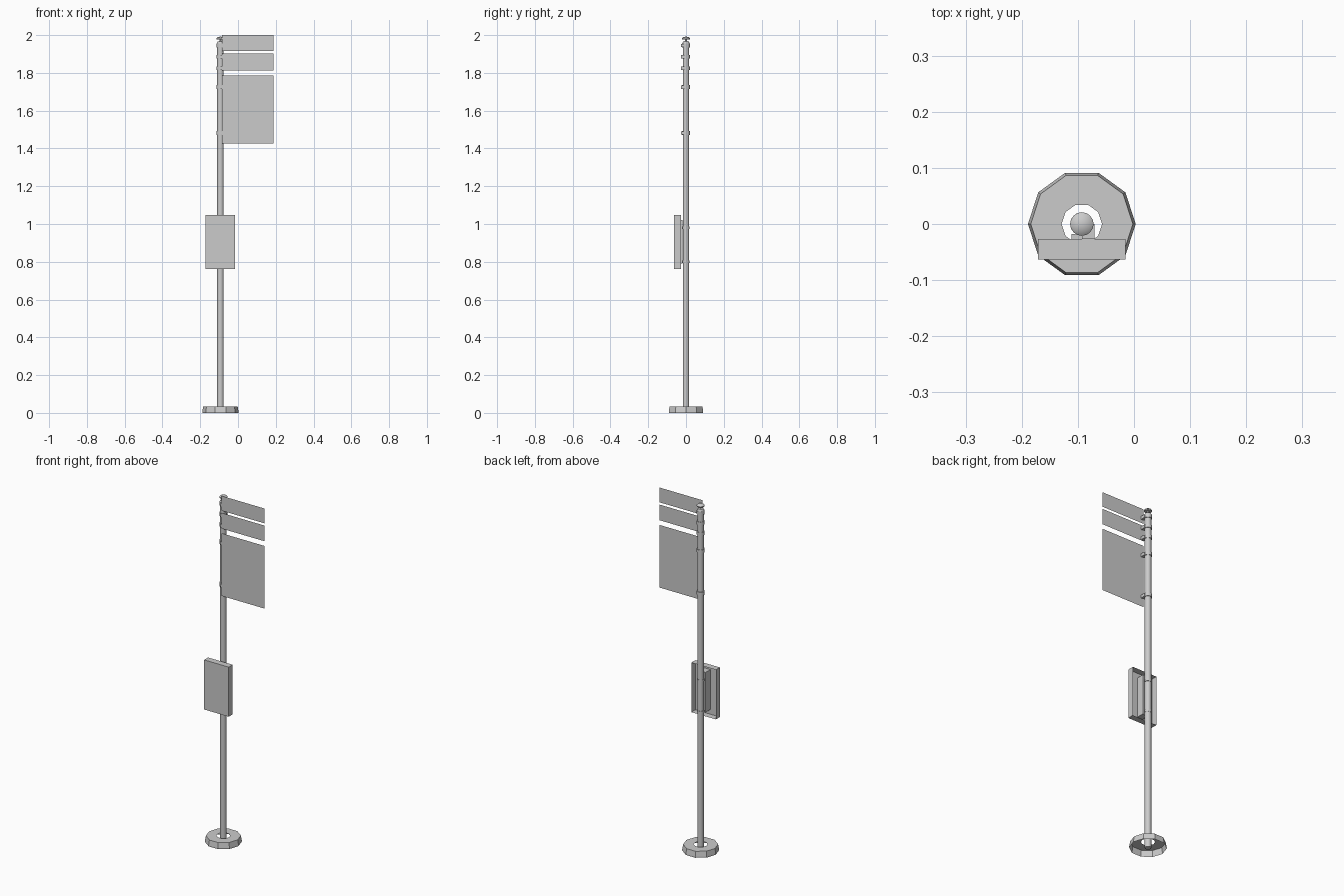
import bpy, bmesh, math
from mathutils import Matrix, Vector

if "Cube" in bpy.data.objects:
    bpy.data.objects.remove(bpy.data.objects["Cube"], do_unlink=True)

GREY = (0.6, 0.6, 0.6, 1.0)
metal = bpy.data.materials.new("light grey metal")
metal.use_nodes = True
metal.diffuse_color = GREY
metal.node_tree.nodes["Principled BSDF"].inputs["Base Color"].default_value = GREY

PX = -0.093          # pole axis
SIGN_Y = -0.027      # sign plane


def finish(name, bm, smooth=False):
    mesh = bpy.data.meshes.new(name)
    bm.to_mesh(mesh)
    bm.free()
    mesh.materials.append(metal)
    obj = bpy.data.objects.new(name, mesh)
    bpy.context.collection.objects.link(obj)
    if smooth:
        bpy.ops.object.select_all(action='DESELECT')
        obj.select_set(True)
        bpy.context.view_layer.objects.active = obj
        bpy.ops.object.shade_smooth_by_angle(angle=math.radians(40))
    return obj


def lathe(name, profile, sides, smooth=False):
    """Revolve (radius, height) points around the pole axis."""
    bm = bmesh.new()
    rings = []
    for r, z in profile:
        if r == 0:
            rings.append([bm.verts.new((PX, 0, z))] * sides)
            continue
        angles = [2 * math.pi * i / sides for i in range(sides)]
        rings.append([bm.verts.new((PX + r * math.cos(a), r * math.sin(a), z)) for a in angles])
    for low, high in zip(rings, rings[1:]):
        for i in range(sides):
            j = (i + 1) % sides
            quad = [low[i], low[j], high[j], high[i]]
            bm.faces.new(list(dict.fromkeys(quad)))
    return finish(name, bm, smooth)


def box(name, x0, x1, y0, y1, z0, z1, open_back=False):
    bm = bmesh.new()
    size = Vector((x1 - x0, y1 - y0, z1 - z0))
    mid = Vector((x0 + x1, y0 + y1, z0 + z1)) / 2
    bmesh.ops.create_cube(bm, size=1, matrix=Matrix.Translation(mid) @ Matrix.Diagonal(size).to_4x4())
    if open_back:
        back = [f for f in bm.faces if f.normal.y > 0.9]
        bmesh.ops.delete(bm, geom=back, context='FACES')
    return finish(name, bm)


def sheet(name, x0, x1, z0, z1):
    bm = bmesh.new()
    corners = [(x0, z0), (x1, z0), (x1, z1), (x0, z1)]
    bm.faces.new([bm.verts.new((x, SIGN_Y, z)) for x, z in corners])
    return finish(name, bm)


# Hollow ten-sided foot with an open middle
lathe("base", [(0.096, 0), (0.096, 0.006), (0.091, 0.035), (0.036, 0.035)], 10)

# Pole with rounded top and separate cap
lathe("pole", [(0, 0), (0.017, 0), (0.017, 1.935), (0.02, 1.938), (0.02, 1.955),
               (0.014, 1.966), (0, 1.97)], 16, True)
lathe("cap_neck", [(0.006, 1.965), (0.006, 1.982)], 8, True)
lathe("cap", [(0, 1.978), (0.02, 1.978), (0.021, 1.984), (0.014, 1.99), (0, 1.992)], 16, True)

# Sign sheets
for name, z0, z1 in [("top_sign", 1.915, 2.0), ("middle_sign", 1.812, 1.902),
                     ("main_sign", 1.425, 1.785)]:
    sheet(name, -0.085, 0.187, z0, z1)

# Clamps holding the signs
for i, z in enumerate([1.945, 1.885, 1.825, 1.725, 1.482]):
    lathe(f"sign_clamp_{i}", [(0.017, z - 0.01), (0.021, z - 0.01),
                              (0.021, z + 0.01), (0.017, z + 0.01)], 12, True)
    box(f"sign_bracket_{i}", PX, -0.07, SIGN_Y, 0, z - 0.009, z + 0.009)

# Information case, open at the back, with its mounting rail and clamps
box("info_case", -0.171, -0.015, -0.063, SIGN_Y, 0.763, 1.048, open_back=True)
box("case_rail", -0.111, -0.075, -0.062, -0.018, 0.79, 1.02)
for i, z in enumerate([0.8, 0.98]):
    lathe(f"case_clamp_{i}", [(0.017, z - 0.007), (0.019, z - 0.007),
                              (0.019, z + 0.007), (0.017, z + 0.007)], 12, True)
